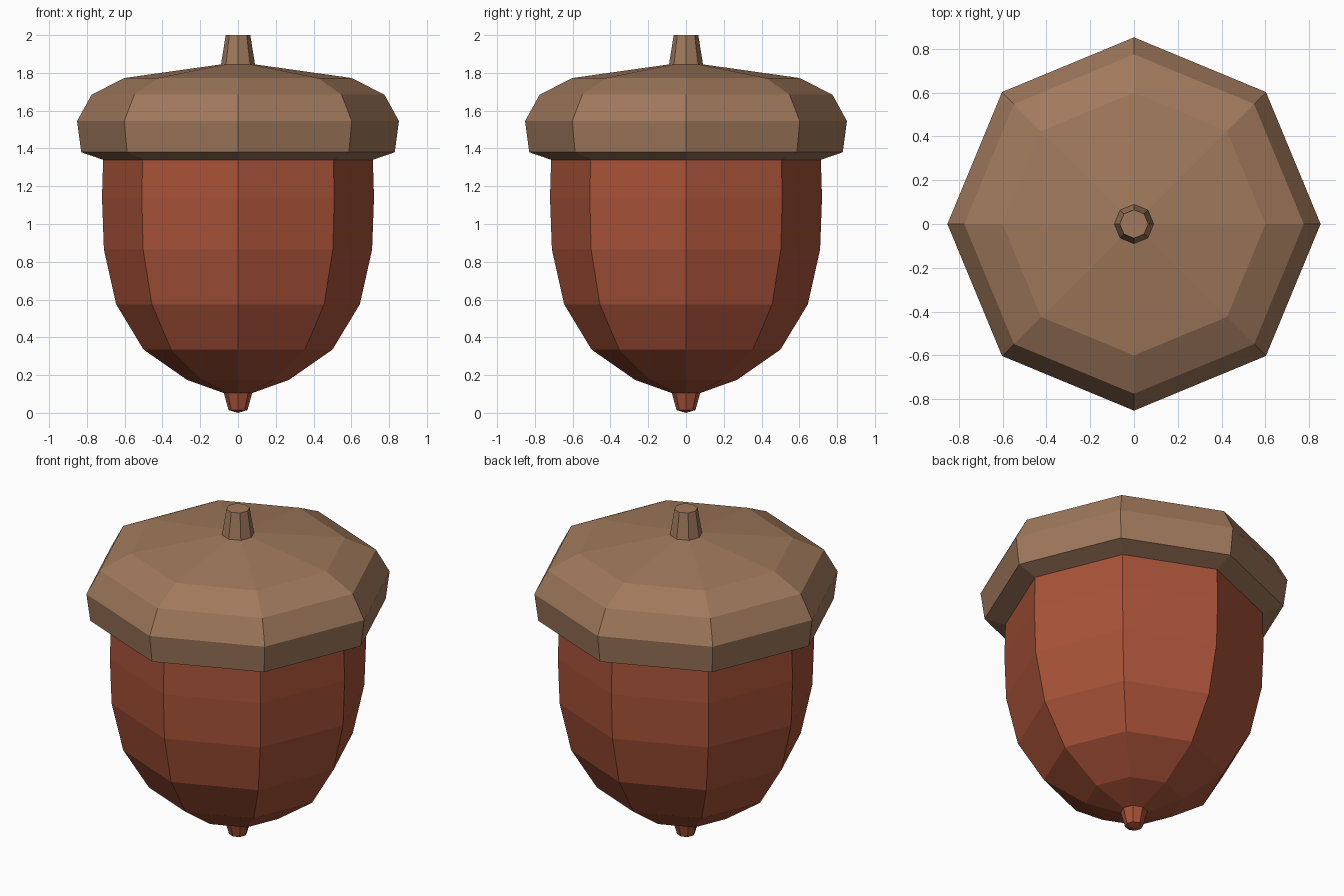
import bpy, bmesh
from math import cos, sin, pi

if "Cube" in bpy.data.objects:
    bpy.data.objects.remove(bpy.data.objects["Cube"])

SIDES = 8


def material(name, rgb):
    m = bpy.data.materials.new(name)
    m.diffuse_color = (*rgb, 1)
    m.use_nodes = True
    m.node_tree.nodes["Principled BSDF"].inputs["Base Color"].default_value = m.diffuse_color
    return m


def lathe(name, profile, mat):
    """Spin an (r, z) profile round z; a radius of 0 makes a pole."""
    bm = bmesh.new()
    rings = []
    for r, z in profile:
        n = SIDES if r else 1
        rings.append([bm.verts.new((r * cos(2 * pi * i / SIDES), r * sin(2 * pi * i / SIDES), z))
                      for i in range(n)])
    for a, b in zip(rings, rings[1:]):
        for i in range(SIDES):
            j = (i + 1) % SIDES
            quad = [a[i % len(a)], a[j % len(a)], b[j % len(b)], b[i % len(b)]]
            bm.faces.new(list(dict.fromkeys(quad)))
    bmesh.ops.recalc_face_normals(bm, faces=bm.faces)
    me = bpy.data.meshes.new(name)
    bm.to_mesh(me)
    bm.free()
    me.materials.append(mat)
    ob = bpy.data.objects.new(name, me)
    bpy.context.collection.objects.link(ob)
    return ob


shell = material("nut_shell", (0.39, 0.085, 0.04))
bark = material("cap_bark", (0.35, 0.19, 0.107))

# Nut body with its pointed tip
lathe("nut", [(0, 0), (0.05, 0.015), (0.075, 0.105), (0.27, 0.175), (0.5, 0.335),
              (0.645, 0.575), (0.71, 0.865), (0.72, 1.14), (0.714, 1.34)], shell)

# Cap with overhanging rim, running up into the stem
lathe("cap_and_stem", [(0.714, 1.34), (0.83, 1.38), (0.852, 1.545), (0.775, 1.685),
                       (0.6, 1.773), (0.09, 1.845), (0.065, 2.0), (0, 2.0)], bark)
